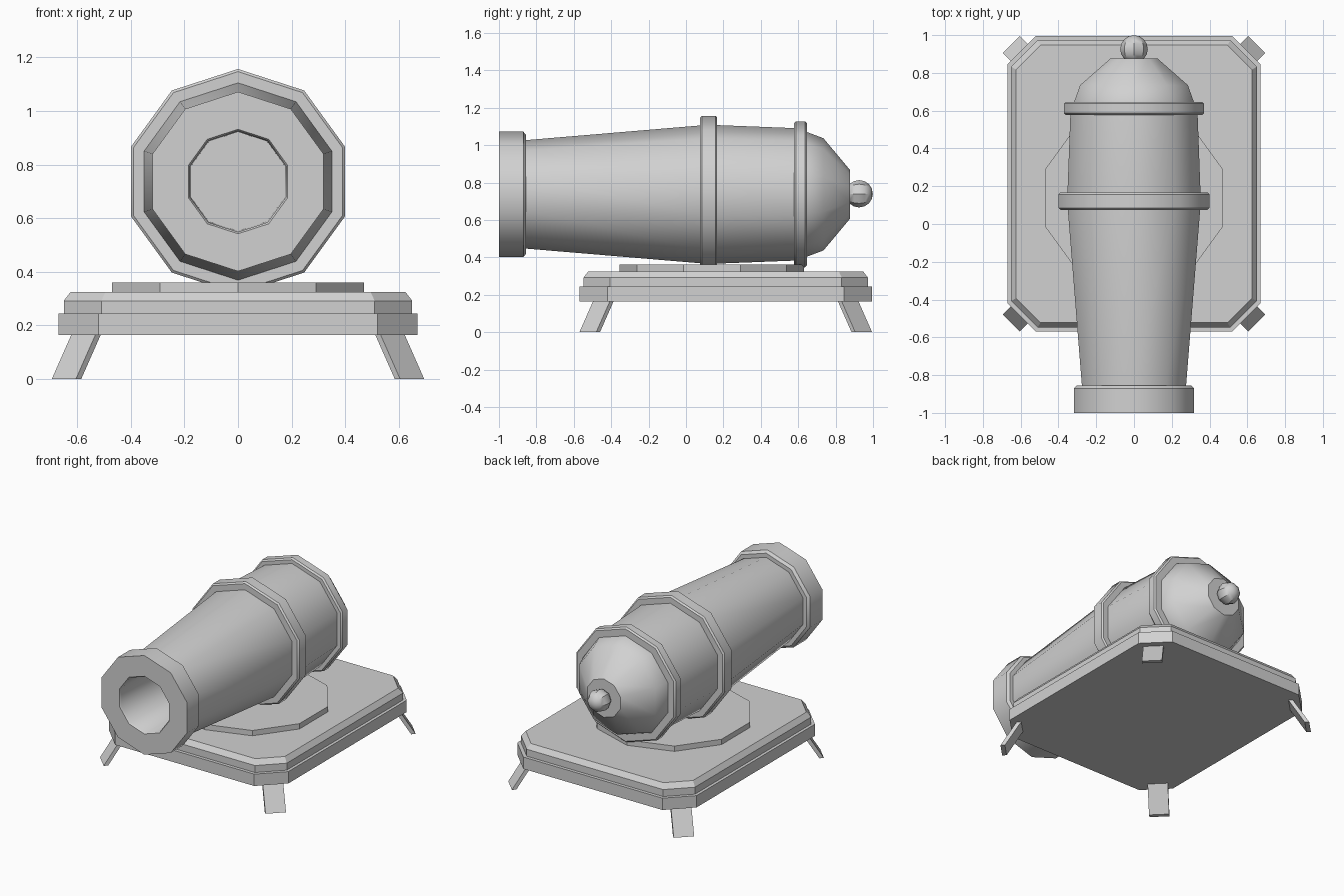
import bpy, bmesh, math
from mathutils import Vector, Matrix

cube = bpy.data.objects.get("Cube")
if cube:
    bpy.data.objects.remove(cube, do_unlink=True)

GREY = (0.64, 0.64, 0.64, 1)
metal = bpy.data.materials.new("plain grey")
metal.use_nodes = True
metal.diffuse_color = GREY
metal.node_tree.nodes["Principled BSDF"].inputs["Base Color"].default_value = GREY

AXIS_Z = 0.737    # height of the barrel axis
BASE_Y = 0.2125   # middle of the base
SIDES = 10


def finish(name, bm, smooth=False):
    bmesh.ops.recalc_face_normals(bm, faces=bm.faces)
    mesh = bpy.data.meshes.new(name)
    bm.to_mesh(mesh)
    bm.free()
    mesh.materials.append(metal)
    if smooth:
        mesh.shade_smooth()
        mesh.set_sharp_from_angle(angle=math.radians(38))
    obj = bpy.data.objects.new(name, mesh)
    bpy.context.collection.objects.link(obj)
    return obj


def loft(name, rings, smooth=False):
    """Skin a stack of point rings and cap both ends."""
    bm = bmesh.new()
    loops = [[bm.verts.new(p) for p in ring] for ring in rings]
    for a, b in zip(loops, loops[1:]):
        for i in range(len(a)):
            j = (i + 1) % len(a)
            bm.faces.new((a[i], a[j], b[j], b[i]))
    bm.faces.new(loops[0])
    bm.faces.new(loops[-1])
    return finish(name, bm, smooth)


def turned(name, profile):
    """Ten-sided turned part along y from (y, radius) pairs."""
    angles = [math.tau * i / SIDES for i in range(SIDES)]
    return loft(name, [[(r * math.sin(a), y, AXIS_Z + r * math.cos(a)) for a in angles]
                       for y, r in profile], smooth=True)


def band(name, y0, y1, r, inner, c=0.01):
    turned(name, [(y0, inner), (y0, r - c), (y0 + c, r),
                  (y1 - c, r), (y1, r - c), (y1, inner)])


def plate_ring(hx, hy, cut, z):
    """Rectangle with cut corners."""
    corner = [(hx, hy - cut), (hx - cut, hy)]
    quarter = corner + [(-x, y) for x, y in reversed(corner)]
    outline = quarter + [(-x, -y) for x, y in quarter]
    return [(x, y + BASE_Y, z) for x, y in outline]


# Barrel with flared muzzle and hollow bore
turned("barrel", [(-0.40, 0.185), (-0.99, 0.188), (-1.0, 0.195), (-1.0, 0.335),
                  (-0.87, 0.335), (-0.855, 0.318), (-0.855, 0.29),
                  (0.12, 0.372), (0.61, 0.353)])
band("middle_band", 0.075, 0.167, 0.42, 0.33)
band("rear_band", 0.577, 0.647, 0.39, 0.30)

# Rounded breech and its knob
turned("breech", [(0.60, 0.335), (0.647, 0.333), (0.735, 0.30), (0.877, 0.13)])
bm = bmesh.new()
bmesh.ops.create_uvsphere(bm, u_segments=8, v_segments=8, radius=0.073)
bm.transform(Matrix.Translation((0, 0.926, AXIS_Z + 0.003)) @ Matrix.Rotation(math.pi / 2, 4, 'X'))
finish("breech_knob", bm, smooth=True)

# Base slab, stepped top and turntable
loft("base_slab", [plate_ring(0.67, 0.782, 0.15, z) for z in (0.165, 0.245)])
loft("base_top", [plate_ring(0.65, 0.76, 0.14, 0.245), plate_ring(0.65, 0.76, 0.14, 0.292),
                  plate_ring(0.625, 0.735, 0.13, 0.325)])
loft("turntable", [[(0.494 * math.sin(math.tau * i / SIDES),
                     0.138 + 0.494 * math.cos(math.tau * i / SIDES), z)
                    for i in range(SIDES)] for z in (0.32, 0.361)])

# Four splayed corner legs
for side_x, x_name in ((1, "left"), (-1, "right")):
    for side_y, y_name in ((1, "back"), (-1, "front")):
        out = Vector((side_x, side_y, 0))
        across = Vector((-side_x, side_y, 0)) * 0.045
        foot = Vector((side_x * 0.65, BASE_Y + side_y * 0.7375, 0))
        top = foot - out * 0.075 + Vector((0, 0, 0.17))
        loft(f"{y_name}_{x_name}_leg",
             [[p + across, p - across, p - across - out * 0.02, p + across - out * 0.02]
              for p in (foot, top)])
